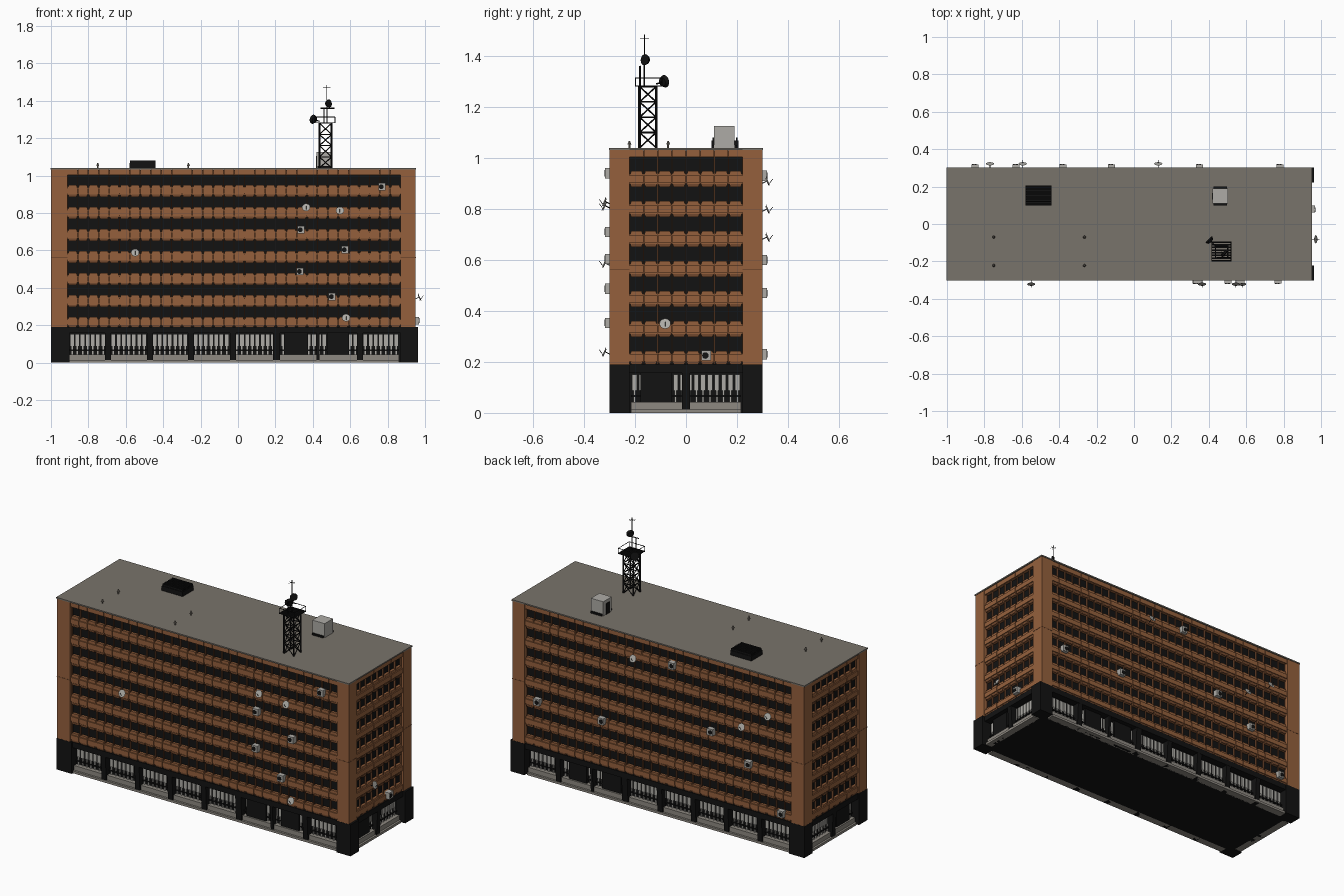
import bpy, bmesh, math
from mathutils import Vector, Matrix

if "Cube" in bpy.data.objects:
    bpy.data.objects.remove(bpy.data.objects["Cube"])

def mat(name, c):
    m = bpy.data.materials.new(name)
    m.diffuse_color = (*c, 1)
    m.use_nodes = True
    m.node_tree.nodes["Principled BSDF"].inputs["Base Color"].default_value = m.diffuse_color
    return m

BROWN = mat("brown concrete", (0.30, 0.118, 0.046))
DARKBROWN = mat("dark brown", (0.17, 0.066, 0.027))
BLACK = mat("black", (0.006, 0.006, 0.006))
ROOF = mat("roof grey", (0.19, 0.172, 0.145))
LIGHT = mat("light grey", (0.42, 0.41, 0.38))
PLINTH = mat("plinth grey", (0.27, 0.25, 0.22))

parts = {}
def part(name, m):
    if name not in parts:
        parts[name] = (bmesh.new(), m)
    return parts[name][0]

def hull(bm, ring_a, ring_b):
    """Prism between two matching outlines."""
    a = [bm.verts.new(p) for p in ring_a]
    b = [bm.verts.new(p) for p in ring_b]
    bm.faces.new(a)
    bm.faces.new(b[::-1])
    n = len(a)
    for i in range(n):
        bm.faces.new((a[i], b[i], b[(i + 1) % n], a[(i + 1) % n]))

def box(bm, x0, x1, y0, y1, z0, z1):
    q = [(x0, y0), (x1, y0), (x1, y1), (x0, y1)]
    hull(bm, [(*p, z0) for p in q], [(*p, z1) for p in q])

def bar(bm, p, q, r, n=4, r2=None):
    p, q = Vector(p), Vector(q)
    d = q - p
    m = Matrix.Translation((p + q) / 2) @ d.to_track_quat('Z', 'Y').to_matrix().to_4x4()
    bmesh.ops.create_cone(bm, cap_ends=True, segments=n, radius1=r,
                          radius2=r if r2 is None else r2, depth=d.length, matrix=m)

# Facade coordinates: u along the wall, d depth inward (negative = outward)
X0, X1, Y = -1.0, 0.95, 0.30
FACE = {"front": lambda u, d, z: (u, -Y + d, z), "back": lambda u, d, z: (u, Y - d, z),
        "right": lambda u, d, z: (X1 - d, u, z), "left": lambda u, d, z: (X0 + d, u, z)}

def fbox(bm, f, u0, u1, d0, d1, z0, z1):
    p, q = FACE[f](u0, d0, z0), FACE[f](u1, d1, z1)
    lo, hi = [min(a, b) for a, b in zip(p, q)], [max(a, b) for a, b in zip(p, q)]
    box(bm, lo[0], hi[0], lo[1], hi[1], lo[2], hi[2])

# Dark glazed core and roof slab
box(part("window_glass", BLACK), X0 + .025, X1 - .025, -Y + .025, Y - .025, .185, 1.03)
box(part("roof_slab", ROOF), X0 - .003, X1 + .003, -Y - .003, Y + .003, 1.032, 1.04)

# Corner piers: brown above, black blocks at ground level, with thin seams
for xa, xb in ((X0, -.912), (.87, X1)):
    for ya, yb in ((-Y, -.222), (.222, Y)):
        box(part("corner_piers", BROWN), xa, xb, ya, yb, .19, 1.032)
        box(part("corner_blocks", BLACK), xa - .001, xb + .012, ya - .001, yb + .001, 0, .19)
        box(part("floor_seams", DARKBROWN), xa - .001, xb + .001, ya - .001, yb + .001, .56, .564)

# Upper storeys: chamfered spandrel panels per bay, ledges and mullions
ROWS = [.243 + .1178 * i for i in range(7)]      # window bottoms
WH = .054                                        # window height
bands = [(.19, ROWS[0])] + [(r + WH, r + .1178) for r in ROWS[:-1]] + [(ROWS[-1] + WH, 1.032)]
for f in FACE:
    a, b, n = (-.912, .87, 32) if f in ("front", "back") else (-.222, .222, 8)
    w = (b - a) / n
    P = FACE[f]
    for i in range(n):
        u0, u1 = a + i * w + .001, a + (i + 1) * w - .001
        for z0, z1 in bands:
            c, h = .007, (z1 - z0) * .28
            o = [(u0 + c, z0), (u1 - c, z0), (u1, z0 + h), (u1, z1 - h),
                 (u1 - c, z1), (u0 + c, z1), (u0, z1 - h), (u0, z0 + h)]
            hull(part("spandrel_panels", BROWN), [P(u, .010, z) for u, z in o],
                 [P(u, .028, z) for u, z in o])
            zm = z0 + (z1 - z0) * .5
            fbox(part("spandrel_ledges", BROWN), f, u0, u1, .004, .012, zm - .014, zm + .014)
            fbox(part("spandrel_shadow_lines", DARKBROWN), f, u0 + c, u1 - c, .008, .012,
                 z0, z0 + .012)
    for i in range(n + 1):
        u = a + i * w
        fbox(part("window_mullions", DARKBROWN), f, u - .0022, u + .0022, .014, .028, .19, 1.03)

# Ground floor: recessed dark wall, soffit, plinth, pale bars
R = .05
box(part("ground_wall", BLACK), X0 + R, X1 - R, -Y + R, Y - R, 0, .19)
box(part("soffit_band", BLACK), X0 + .004, X1 - .004, -Y + .004, Y - .004, .157, .191)
for f in FACE:
    lon = f in ("front", "back")
    a, b = (-.9, .86) if lon else (-.215, .215)
    fbox(part("plinth", PLINTH), f, a, b, .022, R + .005, 0, .042)
    fbox(part("plinth_step", PLINTH), f, a, b, .010, .03, 0, .014)
    n = round((b - a) / .0275)
    for i in range(n):
        u = a + (i + .5) * (b - a) / n
        fbox(part("pale_window_panels", LIGHT), f, u - .0095, u + .0095, R - .006, R + .003, .088, .15)
        fbox(part("pale_window_bars", LIGHT), f, u - .004, u + .004, R - .008, R + .003, .042, .09)
    fbox(part("sill_rail", BLACK), f, a, b, R - .012, R, .062, .07)
    # black columns and wide entrance blocks
    if lon:
        cols = [(-.71, -.68), (-.486, -.455), (-.267, -.235), (-.043, -.01), (.187, .225),
                (.246, .374), (.42, .435), (.476, .594), (.636, .668)]
    else:
        cols = [(-.178, -.055), (-.016, .016)]
    for u0, u1 in cols:
        wide = u1 - u0 > .1
        prof = [(.032 if wide else .004, .19), (.032 if wide else .014, .0), (R + .01, 0), (R + .01, .19)]
        hull(part("ground_columns", BLACK), [FACE[f](u0, d, z) for d, z in prof],
             [FACE[f](u1, d, z) for d, z in prof])

# Air conditioners with dark grilles
ACS = [("front", .77, .94), ("front", .337, .71), ("front", .572, .604), ("front", .332, .487),
       ("front", .503, .353), ("right", .08, .225), ("back", -.38, .60), ("back", -.12, .93),
       ("back", .78, .47), ("back", .35, .47), ("back", -.63, .47), ("back", -.85, .23)]
for f, u, z in ACS:
    fbox(part("air_conditioners", LIGHT), f, u - .019, u + .019, -.018, .012, z - .02, z + .02)
    P = FACE[f]
    bar(part("air_conditioner_fans", BLACK), P(u - .004, -.017, z), P(u - .004, -.0195, z), .013, 12)

# Wall satellite dishes, tilted upward, with arm and feed
def dish(name, m, c, n, r):
    c, n = Vector(c), Vector(n).normalized()
    bar(part(name, m), c - n * .006, c, r * .45, 16, r)
    bar(part(name + "_feed", BLACK), c - Vector((0, 0, r * .8)), c + n * r * .9, .0012)

DISHES = [("front", .364, .83), ("front", .545, .813), ("front", -.55, .588), ("front", .578, .24),
          ("right", -.082, .35), ("back", .13, .91), ("back", -.595, .69), ("back", -.77, .80)]
for f, u, z in DISHES:
    P = FACE[f]
    c = Vector(P(u, -.022, z))
    dish("wall_dishes", LIGHT, c, Vector(P(u, -.05, z + .012)) - c, .022)
    bar(part("dish_brackets", BLACK), P(u, .012, z - .015), P(u, -.018, z), .002)

# Roof: slatted skylight, stair hut with door, four vents
box(part("skylight", BLACK), -.58, -.44, .10, .205, 1.04, 1.068)
for i in range(8):
    y = .103 + i * .0133
    box(part("skylight_slats", BLACK), -.578, -.442, y, y + .006, 1.066, 1.08)
box(part("roof_hut", LIGHT), .42, .502, .11, .19, 1.04, 1.125)
box(part("roof_hut_door", BLACK), .416, .421, .13, .165, 1.04, 1.105)
box(part("roof_hut_base", BLACK), .425, .497, .10, .20, 1.04, 1.05)
for x in (-.75, -.265):
    for y in (-.07, -.222):
        bar(part("roof_vents", ROOF), (x, y, 1.04), (x, y, 1.056), .004, 8)
        bar(part("vent_caps", ROOF), (x, y, 1.052), (x, y, 1.066), .008, 8, .003)

# Lattice mast: legs, cross braces, platform with railing
tw = part("lattice_tower", BLACK)
ax, bx, ay, by, zt = .435, .501, -.182, -.117, 1.28
corners = [(ax, ay), (bx, ay), (bx, by), (ax, by)]
for i in range(4):
    p, q = corners[i], corners[(i + 1) % 4]
    bar(tw, (*p, 1.04), (*p, zt), .0055)
    for k in range(4):
        za, zb = 1.04 + k * .06, 1.10 + k * .06
        bar(tw, (*p, za), (*q, zb), .003)
        bar(tw, (*q, za), (*p, zb), .003)
        bar(tw, (*p, zb), (*q, zb), .003)
for i in range(8):
    y = -.2 + i * .0141
    box(part("platform_grating", BLACK), .415, .52, y, y + .008, zt, zt + .005)
rail = [(.416, -.199), (.519, -.199), (.519, -.095), (.416, -.095)]
for i in range(4):
    p, q = rail[i], rail[(i + 1) % 4]
    for z in (zt + .003, zt + .033):
        bar(part("platform_railing", BLACK), (*p, z), (*q, z), .002)
    bar(part("platform_railing", BLACK), (*p, zt), (*p, zt + .033), .002)

# Antenna pole, whip and dishes on the mast
bar(part("antenna_pole", BLACK), (.475, -.163, zt), (.475, -.163, 1.40), .003, 6)
bar(part("antenna_whip", BLACK), (.475, -.163, 1.40), (.475, -.163, 1.485), .0016, 6)
bar(part("short_antenna", BLACK), (.46, -.18, zt), (.46, -.18, 1.36), .004, 6)
bar(part("antenna_crossbar", BLACK), (.44, -.18, 1.36), (.515, -.18, 1.36), .003)
for a in range(3):
    d = Vector((math.cos(a * math.pi / 3), math.sin(a * math.pi / 3), 0)) * .02
    bar(part("whip_spokes", BLACK), Vector((.475, -.163, 1.47)) - d, Vector((.475, -.163, 1.47)) + d, .001)
for c, n, r in (((.405, -.088, 1.30), (-.6, .6, .15), .025), ((.482, -.158, 1.385), (.6, -.6, .1), .022)):
    c, n = Vector(c), Vector(n).normalized()
    bar(part("mast_dishes", BLACK), c - n * .008, c + n * .006, r * .7, 16, r)
bar(part("mast_dish_arm", BLACK), (.435, -.117, 1.29), (.405, -.088, 1.30), .003)

# Turn every part into an object
for name, (bm, m) in parts.items():
    bmesh.ops.recalc_face_normals(bm, faces=bm.faces)
    me = bpy.data.meshes.new(name)
    bm.to_mesh(me)
    bm.free()
    me.materials.append(m)
    bpy.context.collection.objects.link(bpy.data.objects.new(name, me))
